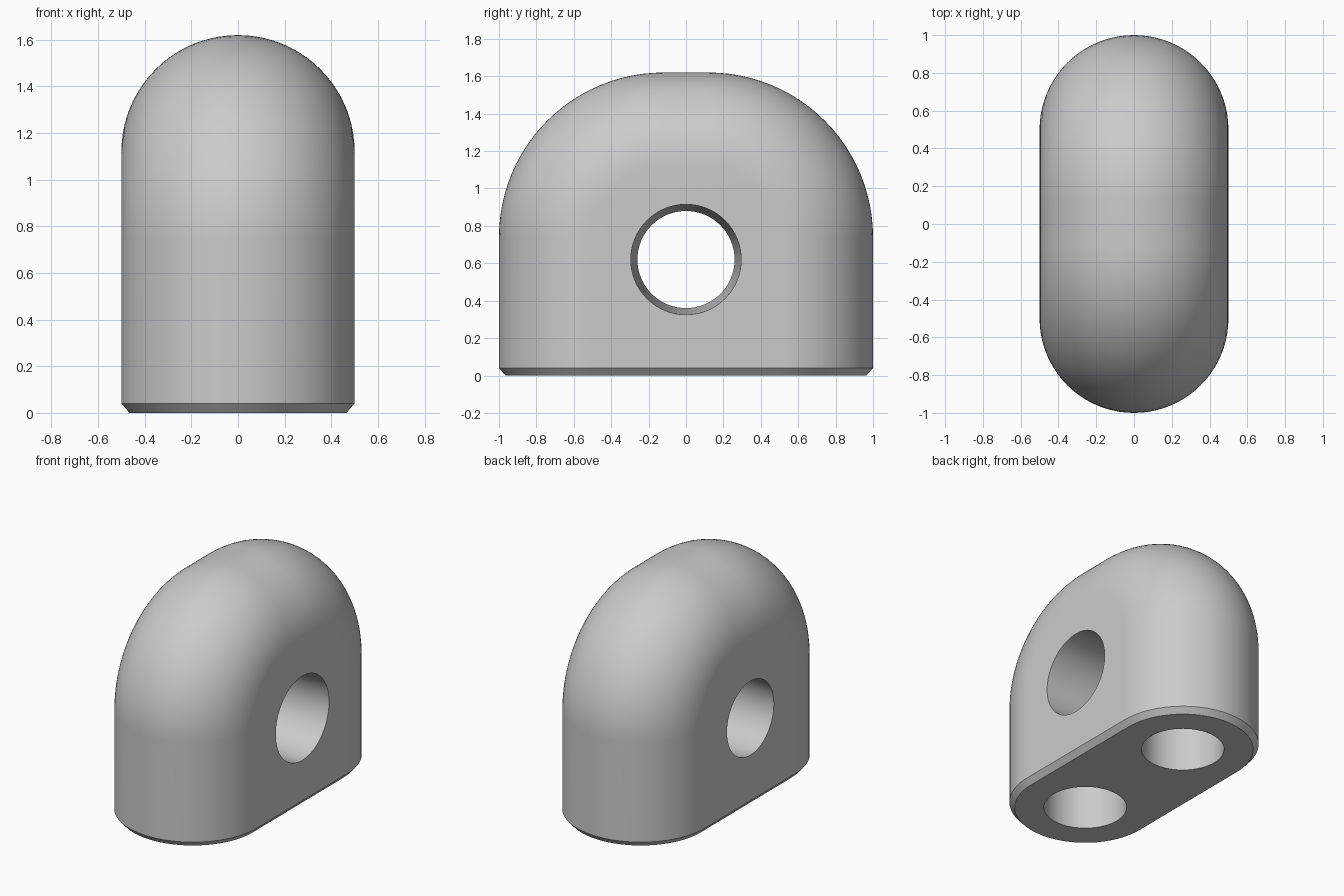
import bpy, bmesh
from math import sin, cos, pi, radians
from mathutils import Matrix

if "Cube" in bpy.data.objects:
    bpy.data.objects.remove(bpy.data.objects["Cube"])

RADIUS = 0.5        # half thickness of the body
BEND = 0.38         # bend radius of the swept centre line
BEND_Y, BEND_Z = 0.12, 0.74
CHAMFER = 0.035
ARC_STEPS, BEND_STEPS = 40, 24

grey = bpy.data.materials.new("light grey")
grey.use_nodes = True
grey.diffuse_color = (0.6, 0.6, 0.6, 1)
grey.node_tree.nodes["Principled BSDF"].inputs["Base Color"].default_value = grey.diffuse_color


def make_object(name, bm):
    bmesh.ops.recalc_face_normals(bm, faces=bm.faces)
    mesh = bpy.data.meshes.new(name)
    bm.to_mesh(mesh)
    bm.free()
    mesh.materials.append(grey)
    obj = bpy.data.objects.new(name, mesh)
    bpy.context.collection.objects.link(obj)
    return obj


def stadium(bm, y, z, tilt, radius):
    """Two mirrored half circles, tilted upward, forming one closed ring."""
    arc = []
    for i in range(ARC_STEPS + 1):
        a = pi * i / ARC_STEPS
        out = radius * sin(a)
        arc.append((radius * cos(a), y + out * cos(tilt), z + out * sin(tilt)))
    back = [bm.verts.new(p) for p in arc]
    front = [bm.verts.new((x, -py, pz)) for x, py, pz in reversed(arc)]
    return back + front


# Body: stadium rings rising from a chamfered base, then bending inward
bm = bmesh.new()
rings = [stadium(bm, RADIUS, 0, 0, RADIUS - CHAMFER),
         stadium(bm, RADIUS, 0.04, 0, RADIUS)]
for i in range(BEND_STEPS + 1):
    t = pi / 2 * i / BEND_STEPS
    rings.append(stadium(bm, BEND_Y + BEND * cos(t), BEND_Z + BEND * sin(t), t, RADIUS))
for low, high in zip(rings, rings[1:]):
    for i in range(len(low)):
        j = (i + 1) % len(low)
        bm.faces.new((low[i], low[j], high[j], high[i]))
bm.faces.new(rings[0])

# Crown: bridge the two upright arcs
crown = rings[-1]
for i in range(ARC_STEPS):
    bm.faces.new((crown[i], crown[i + 1], crown[-2 - i], crown[-1 - i]))
body = make_object("body", bm)


def drill(name, r1, r2, depth, matrix):
    """Cut a round hole from the body and discard the cutter."""
    cutter_bm = bmesh.new()
    bmesh.ops.create_cone(cutter_bm, cap_ends=True, segments=64, radius1=r1,
                          radius2=r2, depth=depth, matrix=matrix)
    cutter = make_object(name, cutter_bm)
    cutter.hide_render = True
    mod = body.modifiers.new(name, 'BOOLEAN')
    mod.operation = 'DIFFERENCE'
    mod.solver = 'EXACT'
    mod.object = cutter
    bpy.ops.object.modifier_apply(modifier=name)
    bpy.data.objects.remove(cutter)


bpy.context.view_layer.objects.active = body
body.select_set(True)

# Tapered cross hole, wider on the left side
drill("cross_hole", 0.258, 0.297, 1.1,
      Matrix.Translation((0, 0, 0.62)) @ Matrix.Rotation(pi / 2, 4, 'Y'))

# Blind sockets in the underside
for side in (-1, 1):
    drill("base_socket", 0.272, 0.272, 0.84, Matrix.Translation((0, side * 0.5, 0)))

# Smooth shading with crisp hole rims and chamfer
bpy.ops.object.shade_smooth_by_angle(angle=radians(30))
weighted = body.modifiers.new("even_normals", 'WEIGHTED_NORMAL')
weighted.keep_sharp = True
